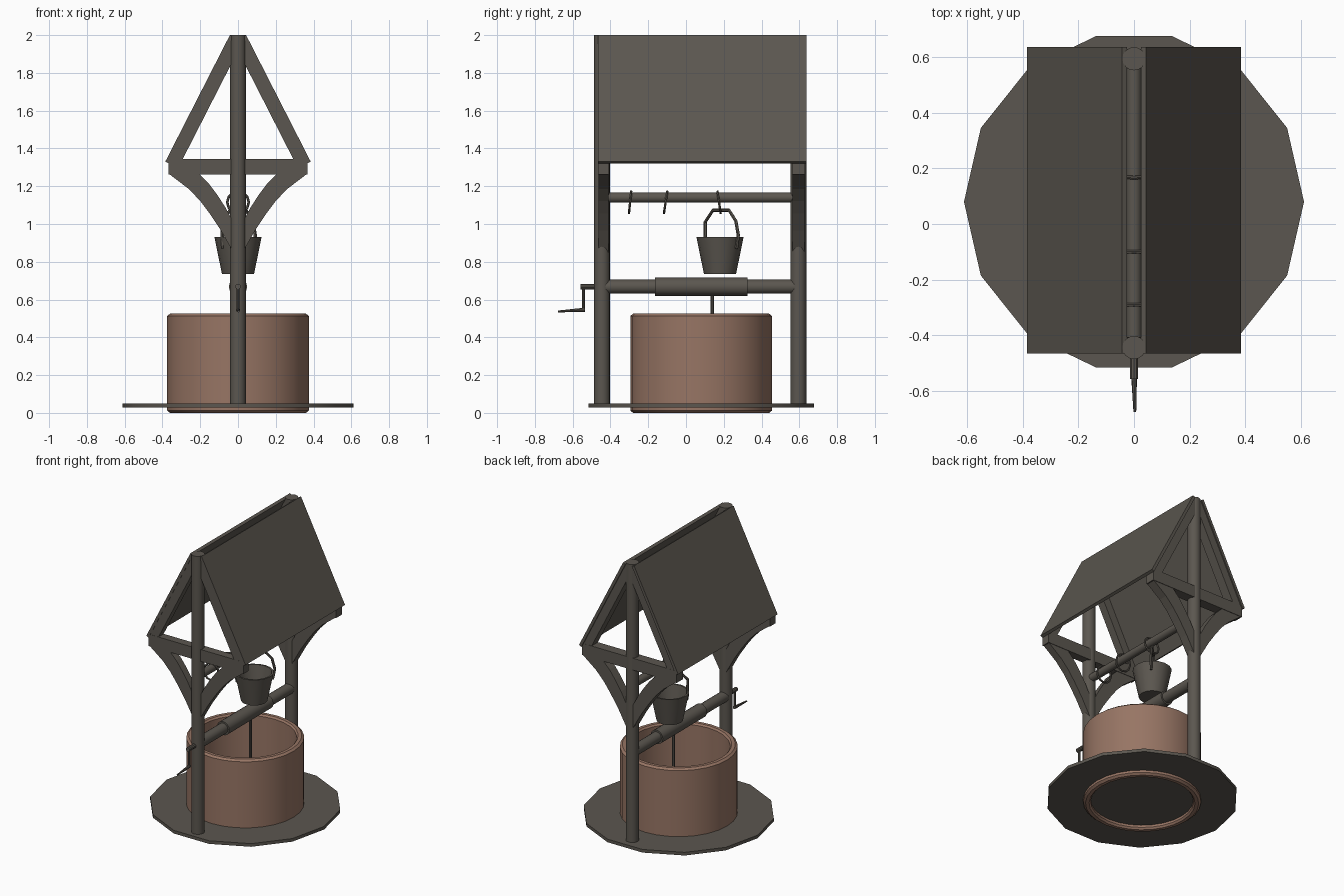
import bpy, bmesh, math
from mathutils import Vector, Matrix

if "Cube" in bpy.data.objects:
    bpy.data.objects.remove(bpy.data.objects["Cube"])


def material(name, rgb):
    m = bpy.data.materials.new(name)
    m.diffuse_color = (*rgb, 1)
    m.use_nodes = True
    m.node_tree.nodes["Principled BSDF"].inputs["Base Color"].default_value = m.diffuse_color
    return m


WOOD = material("dark_weathered_wood", (0.105, 0.094, 0.079))
CLAY = material("brown_clay", (0.31, 0.178, 0.128))


def finish(bm, name, mat, smooth=True):
    bmesh.ops.recalc_face_normals(bm, faces=bm.faces[:])
    me = bpy.data.meshes.new(name)
    bm.to_mesh(me)
    bm.free()
    ob = bpy.data.objects.new(name, me)
    bpy.context.collection.objects.link(ob)
    me.materials.append(mat)
    if smooth:
        bpy.ops.object.select_all(action='DESELECT')
        ob.select_set(True)
        bpy.context.view_layer.objects.active = ob
        bpy.ops.object.shade_smooth_by_angle(angle=math.radians(35))
    return ob


def rod(name, a, b, r1, r2=None, n=16):
    """Round bar from a to b."""
    a, b = Vector(a), Vector(b)
    d = b - a
    bm = bmesh.new()
    mtx = Matrix.Translation((a + b) / 2) @ d.to_track_quat('Z', 'Y').to_matrix().to_4x4()
    bmesh.ops.create_cone(bm, cap_ends=True, segments=n, radius1=r1,
                          radius2=r1 if r2 is None else r2, depth=d.length, matrix=mtx)
    return finish(bm, name, WOOD)


def prism(name, pts, y0, y1):
    """Extrude an x-z outline along y."""
    bm = bmesh.new()
    f = bm.faces.new([bm.verts.new((x, y0, z)) for x, z in pts])
    ext = bmesh.ops.extrude_face_region(bm, geom=[f])
    bmesh.ops.translate(bm, vec=(0, y1 - y0, 0),
                        verts=[v for v in ext['geom'] if isinstance(v, bmesh.types.BMVert)])
    return finish(bm, name, WOOD, False)


def lathe(name, prof, cy, n, mat):
    """Spin a closed r-z outline around a vertical axis; r = 0 points merge."""
    bm = bmesh.new()
    rings = [[bm.verts.new((r * math.cos(math.tau * i / n), cy + r * math.sin(math.tau * i / n), z))
              for i in range(n)] for r, z in prof]
    for k in range(len(prof)):
        A, B = rings[k], rings[(k + 1) % len(prof)]
        if prof[k][0] == 0 and prof[(k + 1) % len(prof)][0] == 0:
            continue
        for i in range(n):
            j = (i + 1) % n
            bm.faces.new((A[i], A[j], B[j], B[i]))
    bmesh.ops.remove_doubles(bm, verts=bm.verts[:], dist=1e-5)
    return finish(bm, name, mat)


def tube(name, pts, r, closed=False, n=6, normal=Vector((0, 1, 0))):
    """Thin bent bar through planar points."""
    bm = bmesh.new()
    pts = [Vector(p) for p in pts]
    c = len(pts)
    rings = []
    for i, p in enumerate(pts):
        q = pts[(i + 1) % c] if closed or i < c - 1 else p
        o = pts[i - 1] if closed or i > 0 else p
        side = (q - o).normalized().cross(normal).normalized()
        rings.append([bm.verts.new(p + r * (math.cos(math.tau * k / n) * side
                                            + math.sin(math.tau * k / n) * normal)) for k in range(n)])
    for i in range(c if closed else c - 1):
        A, B = rings[i], rings[(i + 1) % c]
        for k in range(n):
            bm.faces.new((A[k], A[(k + 1) % n], B[(k + 1) % n], B[k]))
    if not closed:
        bm.faces.new(rings[0])
        bm.faces.new(rings[-1])
    return finish(bm, name, WOOD)


CY = 0.08
# ground disc with 14 sides, and the round well wall
lathe("base_disc", [(0, 0.028), (0.612, 0.028), (0.612, 0.05), (0, 0.05)], CY, 14, WOOD)
lathe("well_wall", [(0.36, 0.0), (0.375, 0.012), (0.375, 0.513), (0.36, 0.525),
                    (0.337, 0.525), (0.327, 0.513), (0.327, 0.012), (0.337, 0.0)], CY, 28, CLAY)

# end frames: post, tie beam, rafters and curved braces
slope = Vector((0.342, -0.67)).normalized()
inward = Vector((slope.y, -slope.x))
top, eave = Vector((0.043, 2.0)), Vector((0.385, 1.33))
brace = [(0.365, 1.265), (0.26, 1.185), (0.2, 1.122), (0.15, 1.055), (0.09, 0.965), (0.025, 0.85),
         (0.025, 1.01), (0.065, 1.085), (0.11, 1.155), (0.155, 1.215), (0.205, 1.265)]


def outline(d0, d1, s):
    quad = (top + inward * d0, eave + inward * d0, eave + inward * d1, top + inward * d1)
    return [(s * p.x, p.y) for p in quad]


for end, py, y0, y1 in (("front", -0.445, -0.465, -0.407), ("back", 0.595, 0.56, 0.63)):
    rod(end + "_post", (0, py, 0.04), (0, py, 2.0), 0.042)
    prism(end + "_tie_beam", [(-0.368, 1.262), (0.368, 1.262), (0.368, 1.345), (-0.368, 1.345)], y0, y1)
    for side, s in (("right", 1), ("left", -1)):
        prism(f"{end}_{side}_rafter", outline(0.02, 0.076, s), y0 + 0.001, y1 - 0.001)
        prism(f"{end}_{side}_brace", [(s * x, z) for x, z in brace], y0 + 0.003, y1 - 0.003)

# roof boards, open at the ridge
for side, s in (("right", 1), ("left", -1)):
    prism(side + "_roof_panel", outline(0, 0.02, s), -0.466, 0.637)

# winding drum with rope and crank
rod("axle", (0, -0.43, 0.668), (0, 0.58, 0.668), 0.037)
rod("rope_winding", (0, -0.165, 0.668), (0, 0.325, 0.668), 0.048)
rod("rope", (0, 0.138, 0.05), (0, 0.138, 0.64), 0.009, n=8)
rod("crank_shaft", (0, -0.558, 0.668), (0, -0.44, 0.668), 0.015, n=10)
rod("crank_arm", (0, -0.543, 0.67), (0, -0.543, 0.538), 0.008, n=8)
rod("crank_handle", (0, -0.535, 0.546), (0.003, -0.677, 0.537), 0.011, 0.005, n=8)

# upper hanging bar with three rings
rod("hanging_bar", (0, -0.42, 1.14), (0, 0.57, 1.14), 0.027)
for i, (y, lean) in enumerate(((-0.296, -0.1), (-0.108, -0.15), (0.175, 0.14))):
    nrm = Vector((0, math.cos(lean), math.sin(lean)))
    up = Vector((0, -math.sin(lean), math.cos(lean)))
    pts = [Vector((0, y, 1.115)) + 0.057 * (math.cos(a) * Vector((1, 0, 0)) + math.sin(a) * -up * -1)
           for a in (math.tau * k / 12 for k in range(12))]
    tube(f"ring_{i + 1}", pts, 0.007, True, normal=nrm)

# bucket with a diagonal bail
BY = 0.18
lathe("bucket", [(0, 0.735), (0.085, 0.735), (0.125, 0.932), (0.113, 0.932), (0.076, 0.75), (0, 0.75)],
      BY, 16, WOOD)
h = math.sqrt(0.5)
bail = [(-0.116, 0.87), (-0.118, 0.94), (-0.118, 1.01), (-0.06, 1.073), (0.06, 1.073),
        (0.112, 1.015), (0.13, 0.94), (0.116, 0.87)]
tube("bucket_handle", [(u * h, BY + 0.005 + u * h, z) for u, z in bail], 0.009,
     normal=Vector((h, -h, 0)))
